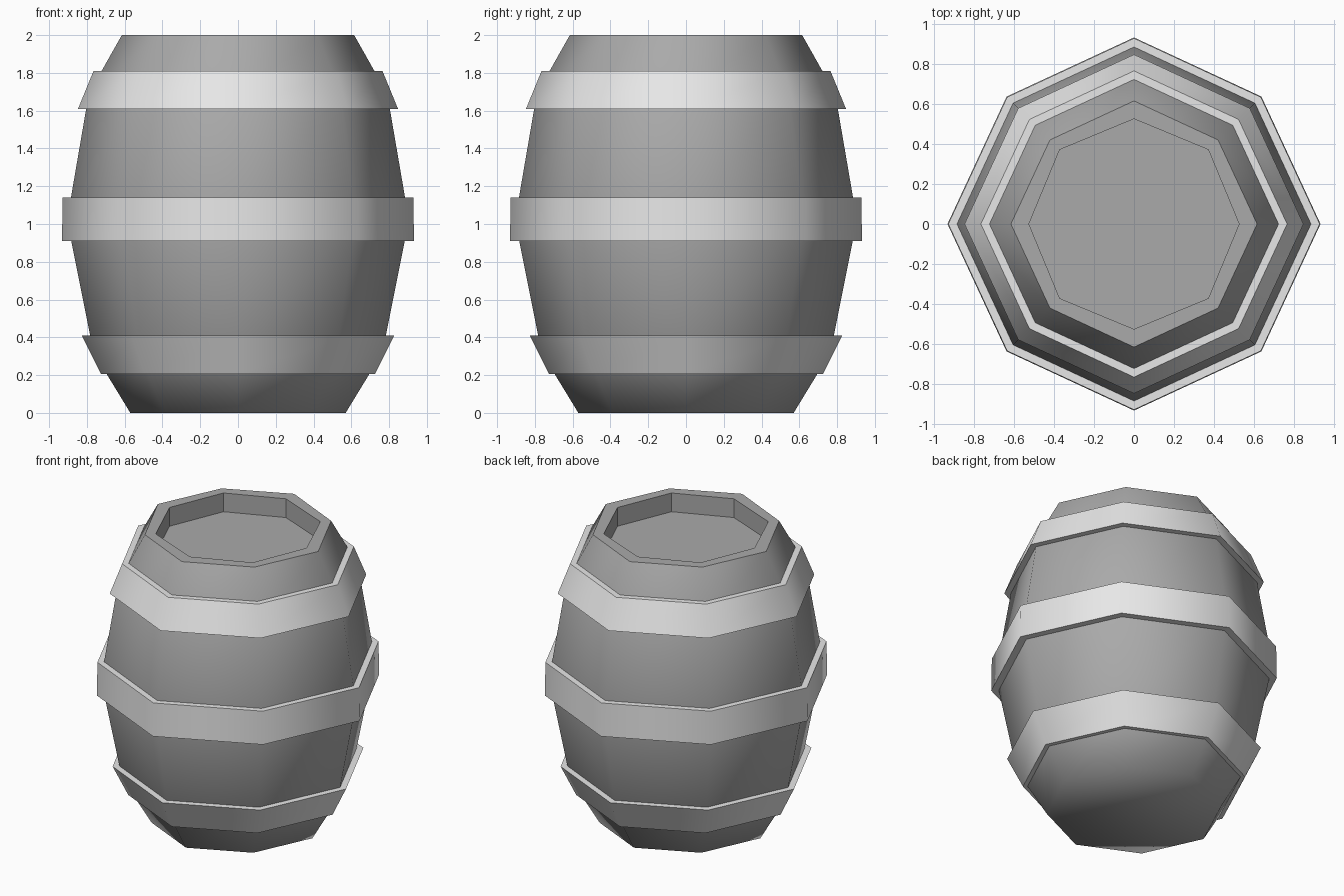
import bpy
import bmesh
from math import cos, sin, pi

SIDES = 8

default_cube = bpy.data.objects.get("Cube")
if default_cube:
    bpy.data.objects.remove(default_cube)


def make_material(name, grey):
    mat = bpy.data.materials.new(name)
    mat.use_nodes = True
    colour = (grey, grey, grey, 1)
    mat.diffuse_color = colour
    mat.node_tree.nodes["Principled BSDF"].inputs["Base Color"].default_value = colour
    return mat


def ring(bm, radius, z, squash=0.966):
    """Octagon with corners on the axes; diagonal corners sit slightly inward."""
    verts = []
    for i in range(SIDES):
        r = radius * (squash if i % 2 else 1)
        a = 2 * pi * i / SIDES
        verts.append(bm.verts.new((r * cos(a), r * sin(a), z)))
    return verts


def bridge(bm, low, high, smooth=True):
    for i in range(SIDES):
        j = (i + 1) % SIDES
        face = bm.faces.new((low[i], low[j], high[j], high[i]))
        face.smooth = smooth


def sharpen(bm, verts):
    for i in range(SIDES):
        bm.edges.get((verts[i], verts[(i + 1) % SIDES])).smooth = False


def finish(bm, name, mat):
    bmesh.ops.recalc_face_normals(bm, faces=bm.faces)
    mesh = bpy.data.meshes.new(name)
    bm.to_mesh(mesh)
    bm.free()
    mesh.materials.append(mat)
    obj = bpy.data.objects.new(name, mesh)
    bpy.context.collection.objects.link(obj)
    return obj


wood = make_material("wood grey", 0.4)
metal = make_material("hoop light grey", 0.8)

# Barrel body: bulging staves, rounded-off base and a recessed lid
bm = bmesh.new()
profile = [(0.57, 0), (0.765, 0.32), (0.905, 1.02), (0.79, 1.69), (0.615, 2)]
staves = [ring(bm, r, z) for r, z in profile]
for low, high in zip(staves, staves[1:]):
    bridge(bm, low, high)
bm.faces.new(staves[0]).smooth = True
rim = ring(bm, 0.525, 2, 1)
lid = ring(bm, 0.525, 1.87, 1)
bridge(bm, staves[-1], rim, False)
bridge(bm, rim, lid, False)
bm.faces.new(lid)
for edge_ring in (staves[-1], rim, lid):
    sharpen(bm, edge_ring)
finish(bm, "barrel_body", wood)


# Hoops: closed bands whose inner side is buried in the staves
def make_hoop(name, r_low, z_low, r_high, z_high, depth=0.1):
    bm = bmesh.new()
    section = [(r_low, z_low), (r_high, z_high),
               (r_high - depth, z_high), (r_low - depth, z_low)]
    rings = [ring(bm, r, z) for r, z in section]
    for i in range(4):
        bridge(bm, rings[i], rings[(i + 1) % 4])
    for r in rings:
        sharpen(bm, r)
    finish(bm, name, metal)


make_hoop("lower_hoop", 0.725, 0.205, 0.828, 0.41)
make_hoop("middle_hoop", 0.932, 0.91, 0.928, 1.14)
make_hoop("upper_hoop", 0.847, 1.61, 0.765, 1.81)
